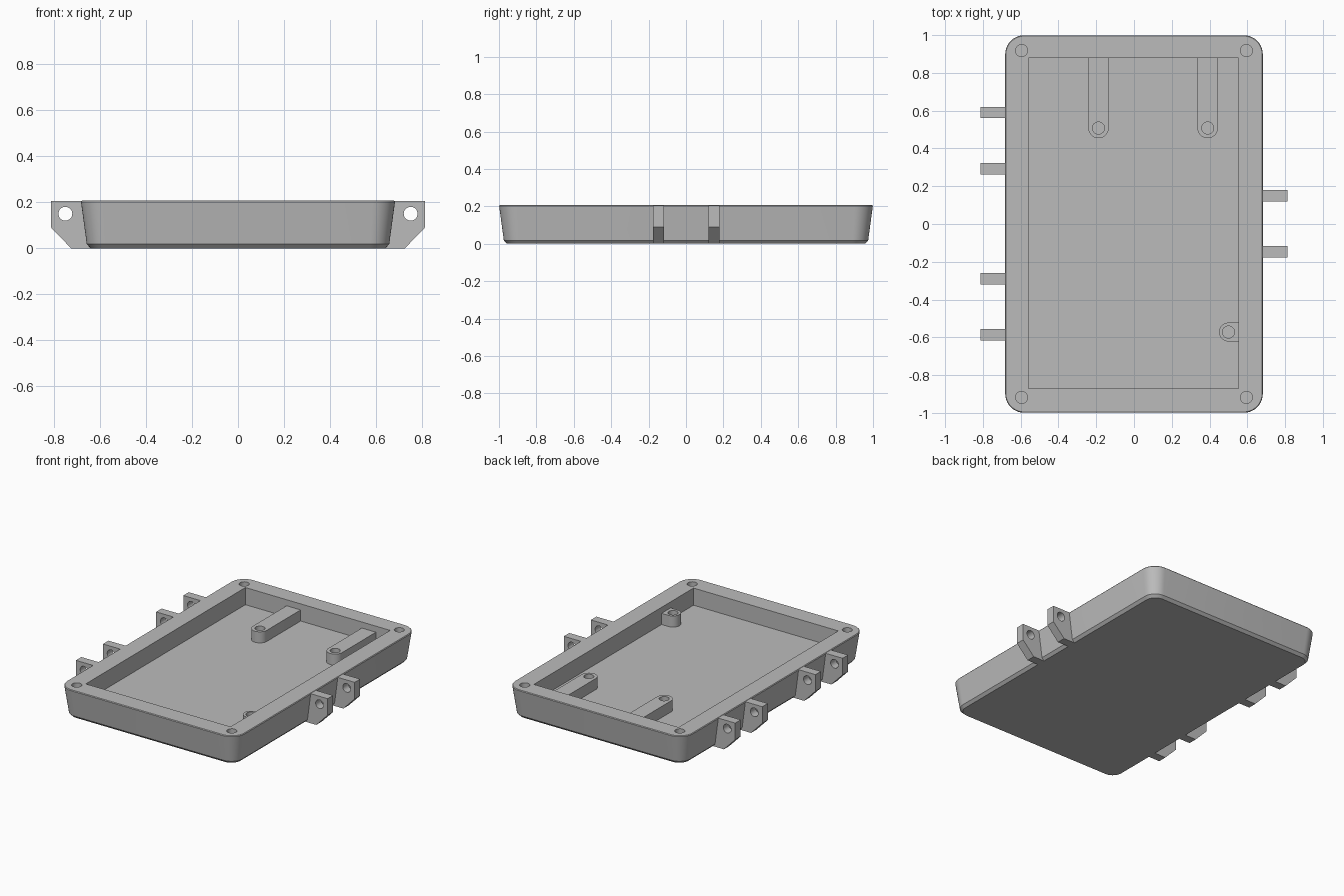
import bpy, bmesh, math
from mathutils import Vector

cube = bpy.data.objects.get("Cube")
if cube:
    bpy.data.objects.remove(cube, do_unlink=True)

GREY = (0.5, 0.5, 0.5, 1)
grey = bpy.data.materials.new("grey plastic")
grey.use_nodes = True
grey.diffuse_color = GREY
grey.node_tree.nodes["Principled BSDF"].inputs["Base Color"].default_value = GREY

TOP, FLOOR, BOSS_TOP = 0.207, 0.088, 0.165
HALF_X, HALF_Y = 0.683, 1.0
HOLE_R = 0.032


def loft(name, rings):
    """Skin a closed solid through rings of matching points."""
    bm = bmesh.new()
    loops = [[bm.verts.new(p) for p in ring] for ring in rings]
    n = len(loops[0])
    for a, b in zip(loops, loops[1:]):
        for i in range(n):
            j = (i + 1) % n
            bm.faces.new((a[i], a[j], b[j], b[i]))
    bm.faces.new(loops[0][::-1])
    bm.faces.new(loops[-1])
    bmesh.ops.recalc_face_normals(bm, faces=bm.faces)
    mesh = bpy.data.meshes.new(name)
    bm.to_mesh(mesh)
    bm.free()
    mesh.materials.append(grey)
    obj = bpy.data.objects.new(name, mesh)
    bpy.context.collection.objects.link(obj)
    return obj


def extrude(name, outline, offset):
    offset = Vector(offset)
    pts = [Vector(p) for p in outline]
    return loft(name, [pts, [p + offset for p in pts]])


def rounded_ring(inset, z, radius, steps=10):
    pts = []
    for k, (sx, sy) in enumerate(((1, 1), (-1, 1), (-1, -1), (1, -1))):
        cx = sx * (HALF_X - inset - radius)
        cy = sy * (HALF_Y - inset - radius)
        for i in range(steps + 1):
            a = math.pi / 2 * (k + i / steps)
            pts.append((cx + radius * math.cos(a), cy + radius * math.sin(a), z))
    return pts


def circle(x, y, z, r, n=32):
    return [(x + r * math.cos(2 * math.pi * i / n),
             y + r * math.sin(2 * math.pi * i / n), z) for i in range(n)]


def cut(obj, cutter):
    cutter.hide_render = True
    mod = obj.modifiers.new("cut", 'BOOLEAN')
    mod.operation, mod.solver, mod.object = 'DIFFERENCE', 'EXACT', cutter
    bpy.context.view_layer.objects.active = obj
    bpy.ops.object.modifier_apply(modifier=mod.name)
    bpy.data.objects.remove(cutter, do_unlink=True)


def smooth(obj):
    bpy.ops.object.select_all(action='DESELECT')
    obj.select_set(True)
    bpy.context.view_layer.objects.active = obj
    bpy.ops.object.shade_smooth_by_angle(angle=math.radians(25))


# Tapered tray with a chamfered base
tray = loft("tray", [
    rounded_ring(0.043, 0, 0.07),
    rounded_ring(0.026, 0.018, 0.085),
    rounded_ring(0.001, TOP - 0.005, 0.1),
    rounded_ring(0.005, TOP, 0.097),
])

# Square-cornered cavity
cavity = [(x, y, FLOOR) for x, y in
          ((-0.558, -0.872), (0.553, -0.872), (0.553, 0.878), (-0.558, 0.878))]
cut(tray, extrude("cavity_cutter", cavity, (0, 0, 0.3)))

# Blind screw holes in the rim corners
for sx in (-1, 1):
    for sy in (-1, 1):
        hole = circle(sx * 0.595, sy * 0.918, TOP - 0.12, HOLE_R)
        cut(tray, extrude("screw_cutter", hole, (0, 0, 0.3)))
smooth(tray)


def boss(name, x, y, half_width, length, direction):
    """Round-ended post that runs from its screw hole back into a wall."""
    d = Vector(direction)
    side = Vector((-d.y, d.x, 0))
    centre = Vector((x, y, FLOOR - 0.01))
    outline = [centre + d * length - side * half_width,
               centre + d * length + side * half_width]
    for i in range(17):
        a = math.pi * i / 16
        outline.append(centre + half_width * (side * math.cos(a) - d * math.sin(a)))
    post = extrude(name, outline, (0, 0, BOSS_TOP - FLOOR + 0.01))
    cut(post, extrude("boss_cutter", circle(x, y, FLOOR + 0.002, HOLE_R), (0, 0, 0.2)))
    smooth(post)


boss("right_long_boss", -0.188, 0.508, 0.054, 0.375, (0, 1, 0))
boss("left_long_boss", 0.39, 0.508, 0.054, 0.375, (0, 1, 0))
boss("left_short_boss", 0.5, -0.572, 0.05, 0.058, (1, 0, 0))


# Hinge lugs with a pin hole and a sloped underside
def lug(name, side, y):
    thick = 0.06
    profile = ((0.63, 0), (0.725, 0), (0.812, 0.09), (0.812, TOP - 0.002), (0.66, TOP - 0.002))
    obj = extrude(name, [(side * x, y - thick / 2, z) for x, z in profile], (0, thick, 0))
    pin = [(side * 0.75 + px, y - 0.1, 0.15 + pz)
           for px, pz, _ in circle(0, 0, 0, 0.03)]
    cut(obj, extrude("pin_cutter", pin, (0, 0.2, 0)))
    smooth(obj)


for i, y in enumerate((0.59, 0.293, -0.29, -0.587)):
    lug(f"right_lug_{i + 1}", -1, y)
for i, y in enumerate((0.15, -0.147)):
    lug(f"left_lug_{i + 1}", 1, y)
